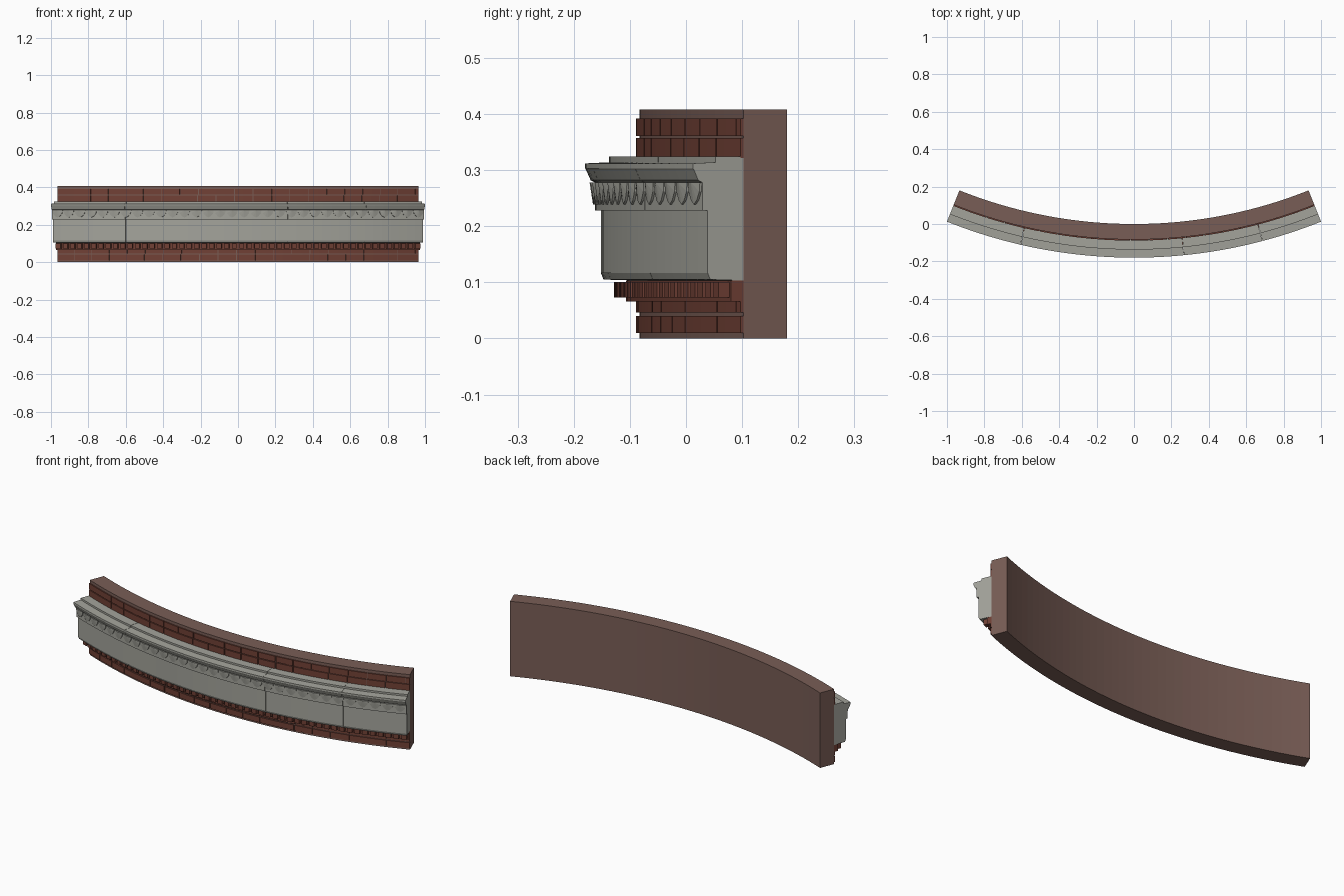
import bpy, bmesh, random
from math import sin, cos, radians, asin, ceil

RADIUS = 2.513          # radius of the wall's back face, centre at (0, RADIUS)
HALF = radians(21.8)    # half of the arc
STEP = 2 * HALF / 40    # facet size along the arc
random.seed(4)

cube = bpy.data.objects.get("Cube")
if cube:
    bpy.data.objects.remove(cube, do_unlink=True)


def material(name, rgb):
    m = bpy.data.materials.new(name)
    m.use_nodes = True
    m.diffuse_color = (*rgb, 1)
    m.node_tree.nodes["Principled BSDF"].inputs["Base Color"].default_value = (*rgb, 1)
    return m


WALL = material("brown mortar", (0.19, 0.11, 0.092))
BRICK = material("red brick", (0.165, 0.052, 0.036))
STONE = material("grey stone", (0.37, 0.37, 0.33))


def place(angle, depth, z):
    """Point at an angle along the arc, a depth in front of the back face."""
    r = RADIUS + depth
    return (r * sin(angle), RADIUS - r * cos(angle), z)


def sweep(bm, profile, a0, a1):
    """Sweep a closed (depth, z) profile along the arc, with end caps."""
    n = max(1, ceil((a1 - a0) / STEP - 0.01))
    rings = [[bm.verts.new(place(a0 + (a1 - a0) * i / n, d, z)) for d, z in profile]
             for i in range(n + 1)]
    for p, q in zip(rings, rings[1:]):
        for k in range(len(profile)):
            j = (k + 1) % len(profile)
            bm.faces.new((p[k], p[j], q[j], q[k]))
    bm.faces.new(rings[0])
    bm.faces.new(rings[-1][::-1])


def box(d0, d1, z0, z1):
    return [(d0, z0), (d1, z0), (d1, z1), (d0, z1)]


def finish(name, bm, mat):
    bmesh.ops.recalc_face_normals(bm, faces=bm.faces)
    mesh = bpy.data.meshes.new(name)
    bm.to_mesh(mesh)
    bm.free()
    mesh.materials.append(mat)
    ob = bpy.data.objects.new(name, mesh)
    bpy.context.collection.objects.link(ob)
    return ob


# Curved wall core
bm = bmesh.new()
sweep(bm, box(0, 0.083, 0, 0.408), -HALF, HALF)
finish("wall_core", bm, WALL)

# Brick courses with irregular joints
GAP = 0.0016
for name, z0, z1 in (("bottom_course", 0.01, 0.04), ("lower_course", 0.046, 0.068),
                     ("upper_course", 0.322, 0.357), ("top_course", 0.361, 0.392)):
    bm = bmesh.new()
    a = -HALF
    while a < HALF - 0.004:
        end = min(a + random.choice((0.038, 0.038, 0.074)), HALF)
        sweep(bm, box(0.08, 0.089, z0, z1), a, end - (GAP if end < HALF else 0))
        a = end
    finish(name, bm, BRICK)

# Corbel behind the dentils
bm = bmesh.new()
sweep(bm, box(0.08, 0.107, 0.066, 0.103), -HALF, HALF)
finish("dentil_backing", bm, BRICK)

# Row of brick dentils
bm = bmesh.new()
COUNT = 50
pitch = 2 * HALF / COUNT
for i in range(COUNT):
    mid = -HALF + (i + 0.5) * pitch
    sweep(bm, box(0.1, 0.128, 0.073, 0.101), mid - pitch * 0.33, mid + pitch * 0.33)
finish("dentils", bm, BRICK)

# Stone band and cornice in separate blocks
cornice = [(0.08, 0.103), (0.147, 0.105), (0.152, 0.117), (0.152, 0.228),
           (0.162, 0.228), (0.162, 0.278), (0.17, 0.282), (0.178, 0.3),
           (0.18, 0.303), (0.18, 0.312), (0.137, 0.314), (0.137, 0.324), (0.08, 0.324)]
bm = bmesh.new()
joints = [-HALF] + [asin(x / (RADIUS + 0.152)) for x in (-0.6, 0.265, 0.68)] + [HALF]
for a, b in zip(joints, joints[1:]):
    sweep(bm, cornice, a, b - (0.0005 if b < HALF else 0))
finish("stone_cornice", bm, STONE)

# Hanging pointed leaves under the cornice
bm = bmesh.new()
LEAVES = 32
pitch = 2 * HALF / LEAVES
outline = [(-0.46, 0.278), (-0.42, 0.262), (-0.22, 0.246), (0, 0.239),
           (0.22, 0.246), (0.42, 0.262), (0.46, 0.278)]
for i in range(LEAVES):
    mid = -HALF + (i + 0.5) * pitch
    back = [bm.verts.new(place(mid + u * pitch, 0.16, z)) for u, z in outline]
    rim = [bm.verts.new(place(mid + u * pitch, 0.166, z)) for u, z in outline]
    ridge = bm.verts.new(place(mid, 0.172, 0.278))
    for k in range(len(outline) - 1):
        bm.faces.new((back[k], back[k + 1], rim[k + 1], rim[k]))
        bm.faces.new((rim[k], rim[k + 1], ridge))
    bm.faces.new((back[0], rim[0], ridge, rim[-1], back[-1]))
    bm.faces.new(back)
finish("leaf_ornament", bm, STONE)
